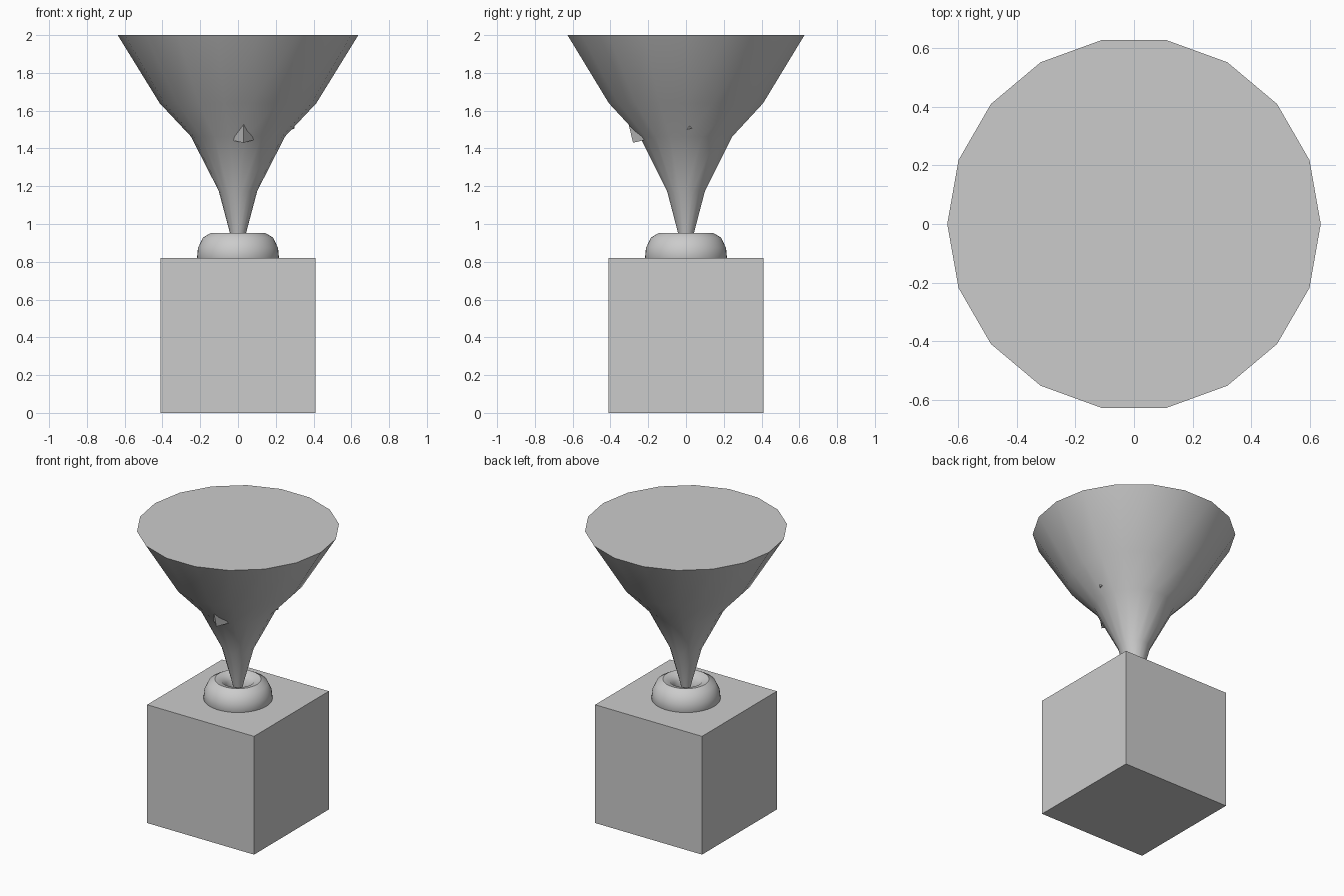
import bpy, bmesh, math
from mathutils import Vector, Matrix

if "Cube" in bpy.data.objects:
    bpy.data.objects.remove(bpy.data.objects["Cube"])


def finish(name, bm, smooth=False):
    bmesh.ops.recalc_face_normals(bm, faces=bm.faces)
    me = bpy.data.meshes.new(name)
    bm.to_mesh(me)
    bm.free()
    ob = bpy.data.objects.new(name, me)
    bpy.context.collection.objects.link(ob)
    if smooth:
        bpy.ops.object.select_all(action='DESELECT')
        bpy.context.view_layer.objects.active = ob
        ob.select_set(True)
        bpy.ops.object.shade_smooth_by_angle(angle=math.radians(35))
    return ob


def cube(name, size, matrix):
    bm = bmesh.new()
    bmesh.ops.create_cube(bm, size=size, matrix=matrix)
    return finish(name, bm)


def revolve(name, profile, sides, closed=False):
    """Turn (radius, z) points around the z axis; cap the ends unless closed."""
    bm = bmesh.new()
    rings = []
    for r, z in profile:
        rings.append([bm.verts.new((r * math.cos(2 * math.pi * i / sides),
                                    r * math.sin(2 * math.pi * i / sides), z))
                      for i in range(sides)])
    pairs = list(zip(rings, rings[1:]))
    if closed:
        pairs.append((rings[-1], rings[0]))
    else:
        bm.faces.new(rings[0])
        bm.faces.new(rings[-1])
    for a, b in pairs:
        for i in range(sides):
            j = (i + 1) % sides
            bm.faces.new((a[i], a[j], b[j], b[i]))
    return finish(name, bm, True)


# Square base block
cube("base_block", 0.82, Matrix.Translation((0, 0, 0.41)))

# Rounded collar ring, lower half sunk into the block
revolve("collar_ring",
        [(0.217, 0.82), (0.212, 0.873), (0.186, 0.928), (0.145, 0.952),
         (0.105, 0.943), (0.075, 0.915), (0.063, 0.87), (0.063, 0.82),
         (0.09, 0.76), (0.14, 0.74), (0.19, 0.76)], 48, closed=True)

# Flared funnel with a flat closed top
revolve("funnel",
        [(0.01, 0.815), (0.042, 0.95), (0.102, 1.175), (0.249, 1.463),
         (0.415, 1.64), (0.637, 2.0)], 18)

# Tilted cube inside the funnel, its lower corners just poking through
corner = Vector((0.03, -0.28, 1.43))
up = Vector((0, -0.24, 0.97)).normalized()
a = Vector((0.267, 0.30, 0.075))
a = (a - up * a.dot(up)).normalized()
b = up.cross(a)
rot = Matrix((a, b, up)).transposed().to_4x4()
side = 0.41
cube("inner_cube", side, Matrix.Translation(corner + (a + b + up) * side / 2) @ rot)
